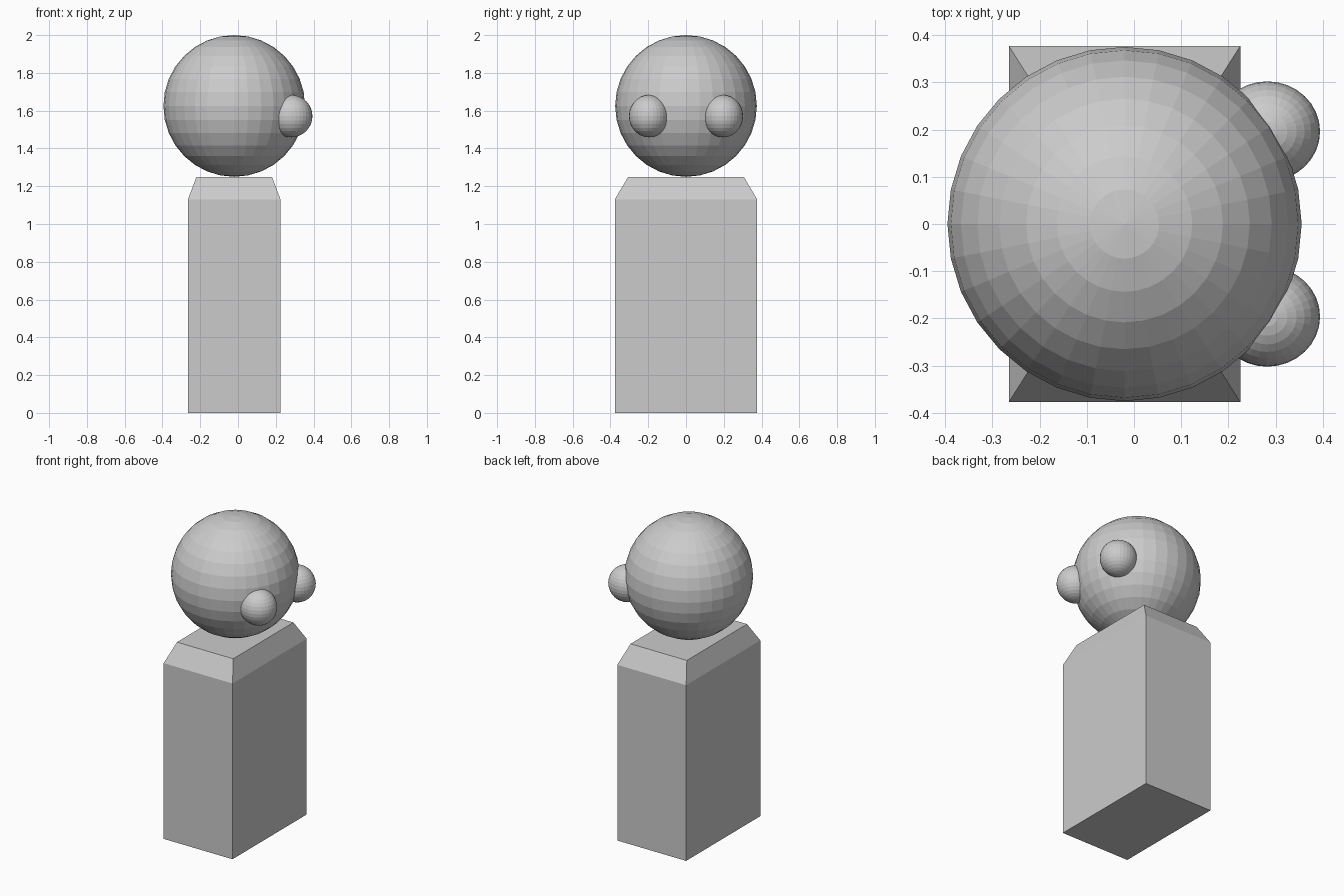
import bpy, bmesh

if "Cube" in bpy.data.objects:
    bpy.data.objects.remove(bpy.data.objects["Cube"])


def ball(name, center, radii):
    bpy.ops.mesh.primitive_uv_sphere_add(segments=32, ring_count=16, radius=1, location=center)
    ob = bpy.context.object
    ob.name = name
    ob.scale = radii
    bpy.ops.object.transform_apply(location=False, rotation=False, scale=True)
    return ob


# Body: block with a tapered shoulder at the top
bm = bmesh.new()
rings = []
for hx, hy, z in [(0.245, 0.377, 0), (0.245, 0.377, 1.13), (0.2, 0.306, 1.25)]:
    rings.append([bm.verts.new((-0.02 + sx * hx, sy * hy, z))
                  for sx, sy in [(-1, -1), (1, -1), (1, 1), (-1, 1)]])
bm.faces.new(rings[0][::-1])
bm.faces.new(rings[-1])
for low, high in zip(rings, rings[1:]):
    for i in range(4):
        j = (i + 1) % 4
        bm.faces.new((low[i], low[j], high[j], high[i]))
mesh = bpy.data.meshes.new("body")
bm.to_mesh(mesh)
bm.free()
bpy.context.collection.objects.link(bpy.data.objects.new("body", mesh))

# Head resting on the body
ball("head", (-0.02, 0, 1.625), (0.375, 0.375, 0.375))

# Eyes on the +x side
for side, label in [(-1, "right"), (1, "left")]:
    ball("eye_" + label, (0.282, side * 0.196, 1.571), (0.112, 0.106, 0.112))
